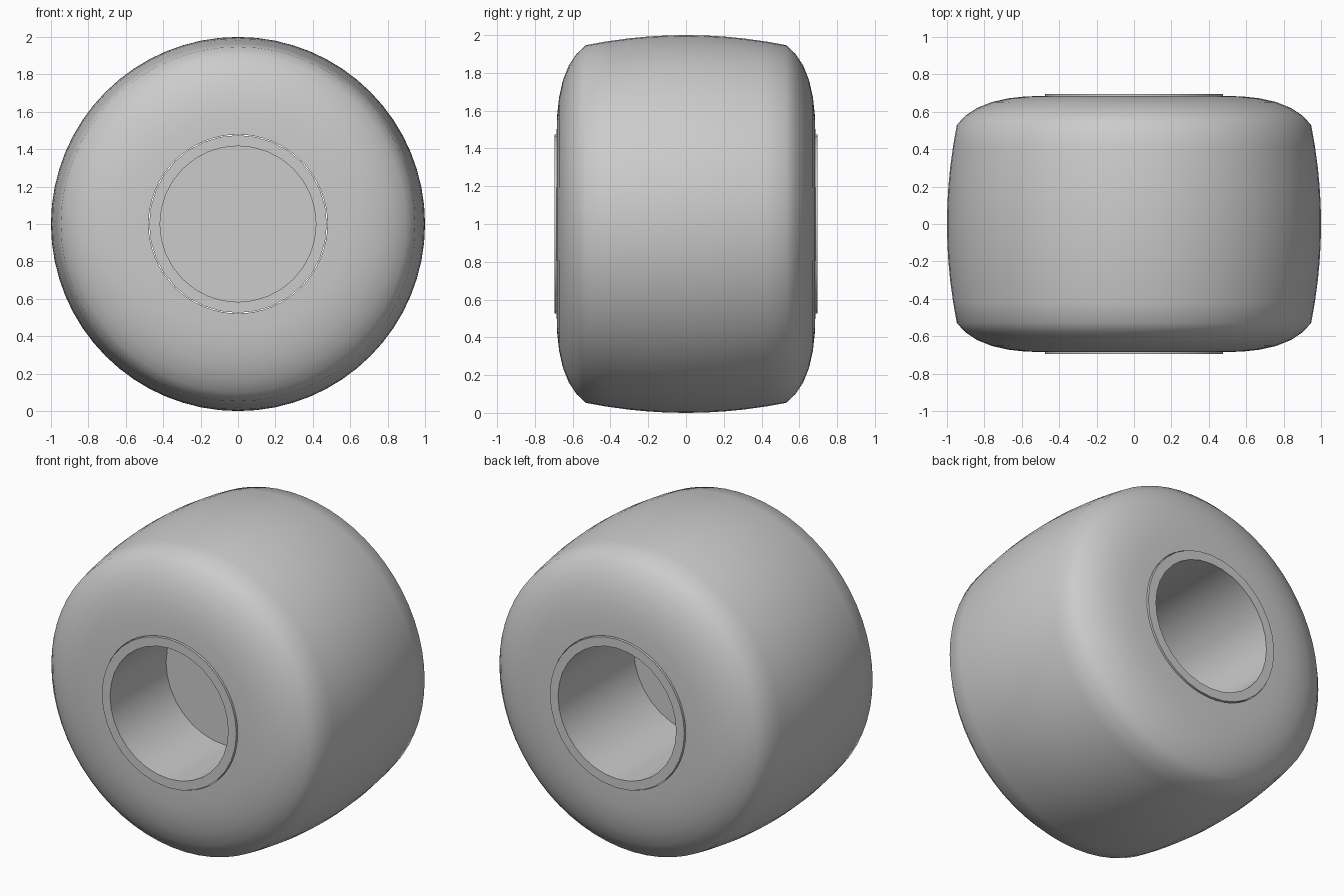
import bpy, bmesh
from math import radians, sin, cos, pi

cube = bpy.data.objects.get("Cube")
if cube:
    bpy.data.objects.remove(cube)

grey = bpy.data.materials.new("plain grey")
grey.use_nodes = True
colour = (0.6, 0.6, 0.6, 1)
grey.diffuse_color = colour
grey.node_tree.nodes["Principled BSDF"].inputs["Base Color"].default_value = colour


def lathe(name, profile, sides, angle):
    """Revolve a closed (radius, y) profile around the wheel axle."""
    bm = bmesh.new()
    verts = [bm.verts.new((r, y, 0)) for r, y in profile]
    edges = [bm.edges.new(pair) for pair in zip(verts, verts[1:])]
    if profile[0][0] > 0:
        edges.append(bm.edges.new((verts[-1], verts[0])))
    bmesh.ops.spin(bm, geom=verts + edges, cent=(0, 0, 0), axis=(0, 1, 0),
                   angle=2 * pi, steps=sides, use_merge=False)
    bmesh.ops.remove_doubles(bm, verts=bm.verts, dist=0.0005)
    bmesh.ops.recalc_face_normals(bm, faces=bm.faces)
    mesh = bpy.data.meshes.new(name)
    bm.to_mesh(mesh)
    bm.free()
    mesh.materials.append(grey)
    obj = bpy.data.objects.new(name, mesh)
    bpy.context.collection.objects.link(obj)
    obj.location.z = 1
    bpy.ops.object.select_all(action="DESELECT")
    obj.select_set(True)
    bpy.context.view_layer.objects.active = obj
    bpy.ops.object.shade_smooth_by_angle(angle=radians(angle))
    return obj


# Tyre: crowned tread, soft shoulder and rounded sidewall, mirrored front to back
half = [(1 - 0.053 * (y / 0.53) ** 2, y) for y in (0.1, 0.2, 0.3, 0.42, 0.53)]
half += [(0.9, 0.58), (0.84, 0.62), (0.76, 0.652), (0.67, 0.672),
         (0.58, 0.682), (0.478, 0.685)]
front = [(r, -y) for r, y in reversed(half)]
lathe("tyre", front + [(1, 0)] + half, 64, 50)

# Hub: open sleeve with a thin wall across the middle
bore, outer, end = 0.417, 0.475, 0.695
lathe("hub", [(0, -0.13), (bore, -0.13), (bore, -end), (outer, -end),
              (outer, end), (bore, end), (bore, -0.07), (0, -0.07)], 32, 30)
